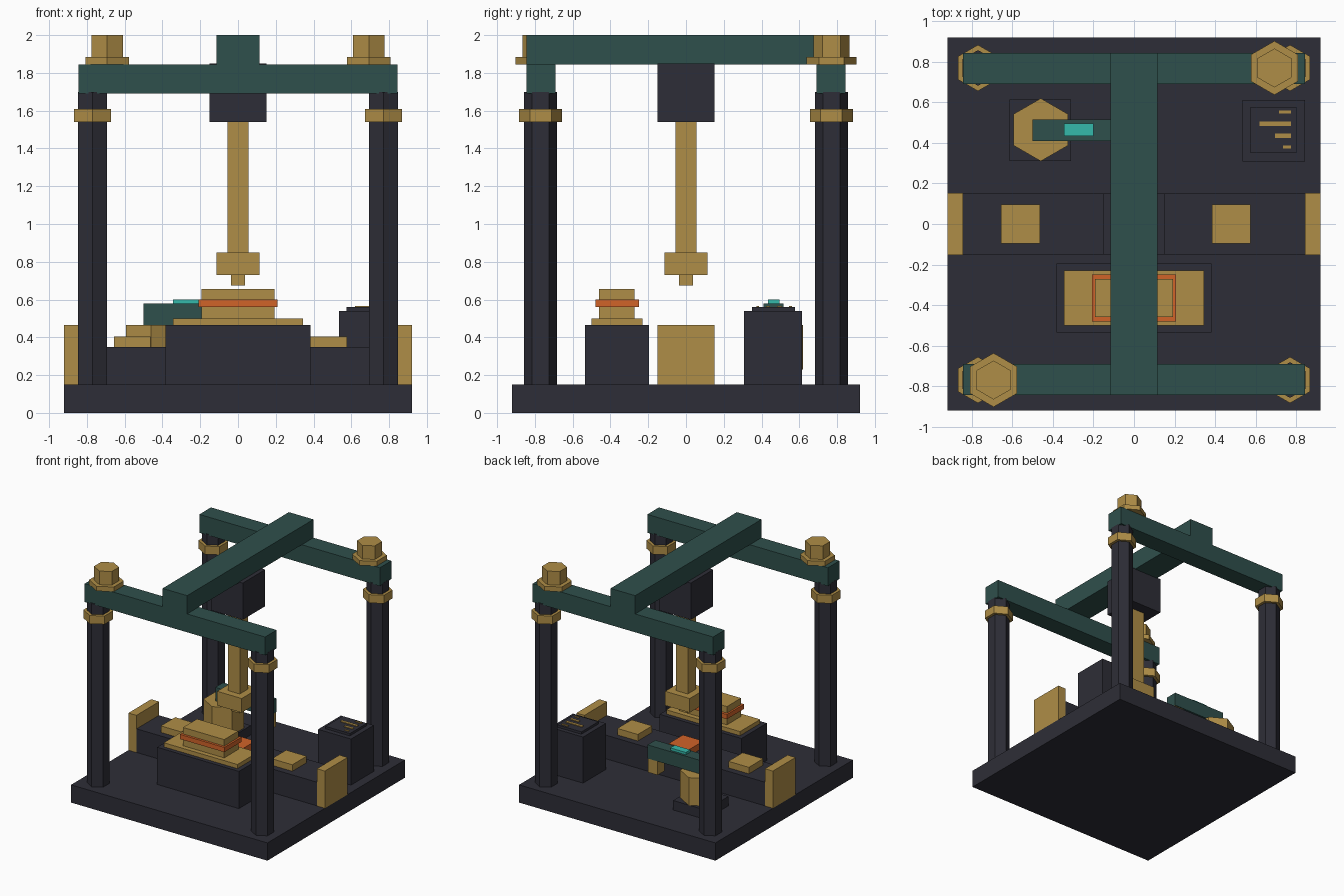
import bpy
import bmesh
import math
from mathutils import Matrix, Vector

cube = bpy.data.objects.get("Cube")
if cube:
    bpy.data.objects.remove(cube, do_unlink=True)


def material(name, r, g, b):
    mat = bpy.data.materials.new(name)
    mat.use_nodes = True
    mat.diffuse_color = (r, g, b, 1)
    node = next(n for n in mat.node_tree.nodes if n.type == 'BSDF_PRINCIPLED')
    node.inputs["Base Color"].default_value = (r, g, b, 1)
    return mat


IRON = material("dark iron", 0.027, 0.027, 0.038)
BRASS = material("brass", 0.43, 0.27, 0.063)
GREEN = material("painted green", 0.028, 0.08, 0.072)
TEAL = material("teal light", 0.035, 0.49, 0.41)
HOT = material("hot orange", 0.64, 0.125, 0.022)


def finish(name, bm, mat):
    mesh = bpy.data.meshes.new(name)
    bmesh.ops.recalc_face_normals(bm, faces=bm.faces)
    bm.to_mesh(mesh)
    bm.free()
    mesh.materials.append(mat)
    obj = bpy.data.objects.new(name, mesh)
    bpy.context.collection.objects.link(obj)
    return obj


def box(name, mat, x, y, z):
    """Box from (low, high) ranges along each axis."""
    low, high = (Vector(p) for p in zip(x, y, z))
    size = high - low
    bm = bmesh.new()
    bmesh.ops.create_cube(bm, size=1, matrix=Matrix.Translation((low + high) / 2)
                          @ Matrix.Diagonal((*size, 1)))
    return finish(name, bm, mat)


def hexagon(name, mat, x, y, radius, z):
    """Upright hexagonal prism with corners pointing along y."""
    bm = bmesh.new()
    ring = []
    for i in range(6):
        a = math.pi * (i / 3 + 0.5)
        ring.append(bm.verts.new((x + radius * math.cos(a), y + radius * math.sin(a), z[0])))
    face = bm.faces.new(ring)
    top = bmesh.ops.extrude_face_region(bm, geom=[face])["geom"]
    bmesh.ops.translate(bm, vec=(0, 0, z[1] - z[0]),
                        verts=[v for v in top if isinstance(v, bmesh.types.BMVert)])
    if not face.is_valid or len(bm.faces) < 8:
        bm.faces.new(ring)
    return finish(name, bm, mat)


def both(h):
    return (-h, h)


# Base plate
box("base_plate", IRON, both(0.92), both(0.92), (0, 0.15))

# Four columns with collars, and the end beams
for sy, end in ((-1, "front"), (1, "back")):
    for sx, side in ((-1, "right"), (1, "left")):
        hexagon(f"{end}_{side}_column", IRON, sx * 0.77, sy * 0.77, 0.088, (0.15, 1.70))
        hexagon(f"{end}_{side}_collar", BRASS, sx * 0.77, sy * 0.77, 0.114, (1.54, 1.61))
    y = sorted((sy * 0.69, sy * 0.845))
    box(f"{end}_beam", GREEN, both(0.845), y, (1.69, 1.845))

    # One large bolt on each beam, at opposite corners
    hexagon(f"{end}_bolt_flange", BRASS, sy * 0.693, sy * 0.77, 0.133, (1.845, 1.885))
    hexagon(f"{end}_bolt_head", BRASS, sy * 0.693, sy * 0.77, 0.096, (1.885, 2.0))

# Cross beam and press ram
box("cross_beam", GREEN, both(0.115), both(0.845), (1.845, 2.0))
box("ram_housing", IRON, both(0.15), both(0.15), (1.54, 1.85))
box("ram_rod", BRASS, both(0.056), both(0.056), (0.85, 1.54))
box("ram_head", BRASS, both(0.115), both(0.115), (0.73, 0.85))
box("ram_tip", BRASS, both(0.038), both(0.038), (0.675, 0.73))

# Central feed rail with end stops and workpieces
box("feed_rail", IRON, both(0.845), both(0.15), (0.15, 0.35))
box("right_end_stop", BRASS, (-0.92, -0.845), both(0.152), (0.15, 0.465))
box("left_end_stop", BRASS, (0.845, 0.92), both(0.152), (0.15, 0.465))
for name, mat, x in (("right_blank", BRASS, -0.56), ("hot_blank", HOT, 0),
                     ("left_blank", BRASS, 0.48)):
    box(name, mat, (x - 0.096, x + 0.096), both(0.096), (0.35, 0.405))

# Front anvil with the stacked die
box("anvil_block", IRON, both(0.383), (-0.535, -0.195), (0.15, 0.465))
box("die_plate", BRASS, both(0.345), (-0.5, -0.23), (0.465, 0.5))
box("die_body", BRASS, both(0.193), (-0.46, -0.272), (0.5, 0.655))
box("hot_seam", HOT, both(0.208), (-0.48, -0.25), (0.56, 0.6))

# Loading arm on its pedestal
box("pedestal_foot", IRON, (-0.615, -0.31), (0.31, 0.615), (0.15, 0.23))
hexagon("pedestal", BRASS, -0.46, 0.465, 0.155, (0.23, 0.465))
box("loading_arm", GREEN, (-0.5, 0), (0.41, 0.515), (0.465, 0.58))
box("arm_light", TEAL, (-0.345, -0.2), (0.435, 0.495), (0.58, 0.6))
box("arm_gripper", BRASS, (-0.09, 0), (0.417, 0.508), (0.345, 0.465))

# Control cabinet with a panel of gauge bars
box("cabinet", IRON, (0.535, 0.843), (0.308, 0.613), (0.15, 0.54))
box("cabinet_panel", IRON, (0.575, 0.803), (0.35, 0.578), (0.54, 0.56))
for i, (length, y, half) in enumerate(((0.06, 0.553, 0.007), (0.155, 0.495, 0.012),
                                       (0.08, 0.435, 0.011), (0.04, 0.38, 0.007))):
    box(f"gauge_bar_{i + 1}", BRASS, (0.775 - length, 0.775), (y - half, y + half), (0.56, 0.566))
